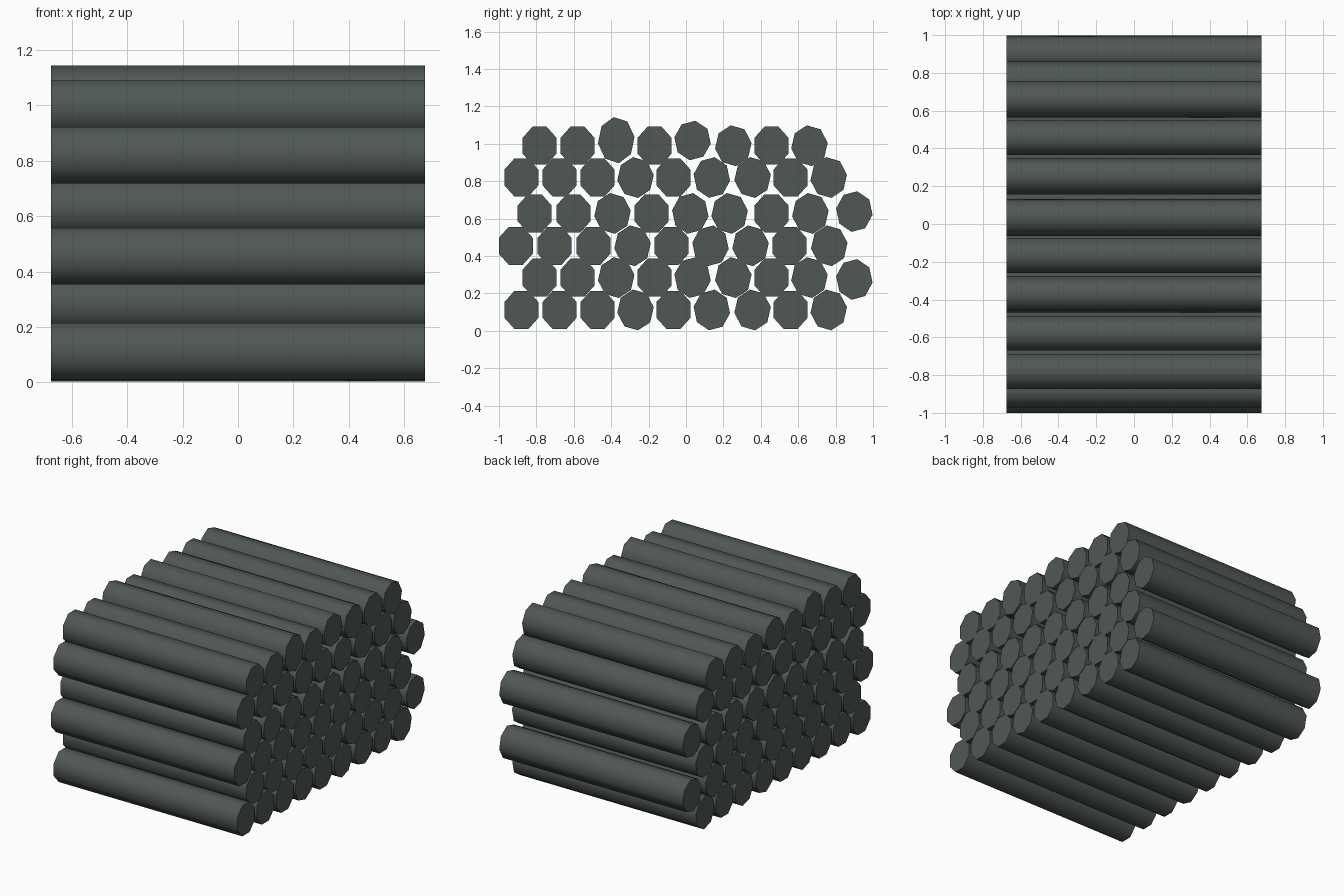
import bpy, bmesh, math

if "Cube" in bpy.data.objects:
    bpy.data.objects.remove(bpy.data.objects["Cube"])

HALF_LEN = 0.675          # logs run along x
RY, RZ = 0.0985, 0.11     # slightly upright oval, eight sided

mat = bpy.data.materials.new("dark grey green")
mat.diffuse_color = (0.08, 0.098, 0.088, 1)
mat.use_nodes = True
mat.node_tree.nodes["Principled BSDF"].inputs["Base Color"].default_value = mat.diffuse_color

FLAT, LEFT, RIGHT = 22.5, 8, -9   # roll of each log in degrees


def log(name, y, z, roll, tall=1.0):
    """Eight-sided log lying along x."""
    bm = bmesh.new()
    rings = []
    for x in (-HALF_LEN, HALF_LEN):
        ring = []
        for i in range(8):
            a = math.radians(90 + roll + 45 * i)
            ring.append(bm.verts.new((x, RY * math.cos(a), RZ * tall * math.sin(a))))
        rings.append(ring)
    a, b = rings
    for i in range(8):
        j = (i + 1) % 8
        bm.faces.new((a[i], a[j], b[j], b[i])).smooth = True
    bm.faces.new(a)
    bm.faces.new(b)
    bmesh.ops.recalc_face_normals(bm, faces=bm.faces)
    # keep the sawn ends crisp
    for e in bm.edges:
        if any(len(f.verts) == 8 for f in e.link_faces):
            e.smooth = False
    me = bpy.data.meshes.new(name)
    bm.to_mesh(me)
    bm.free()
    me.materials.append(mat)
    ob = bpy.data.objects.new(name, me)
    ob.location = (0, y, z)
    bpy.context.collection.objects.link(ob)


# roll pattern repeated along the rows
ROLLS_A = [FLAT, FLAT, FLAT, LEFT, FLAT, RIGHT, LEFT, FLAT, LEFT]
ROLLS_B = [FLAT, FLAT, LEFT, FLAT, RIGHT, LEFT, FLAT, LEFT, RIGHT]
ROW_A = [-0.88, -0.676, -0.473, -0.27, -0.067, 0.138, 0.356, 0.559, 0.763]
ROW_B = [-0.783, -0.58, -0.373, -0.168, 0.035, 0.253, 0.457, 0.66, 0.90]
ROW_C = [-0.809, -0.602, -0.393, -0.184, 0.023, 0.233, 0.457, 0.665, 0.90]
ROW_D = [-0.91, -0.703, -0.495, -0.286, -0.077, 0.131, 0.345, 0.553, 0.766]

# rows from the ground up: height, positions, rolls
rows = [
    (0.112, ROW_A, ROLLS_A),
    (0.285, ROW_B, ROLLS_B),
    (0.455, ROW_D, ROLLS_A),
    (0.628, ROW_C, ROLLS_B),
    (0.820, ROW_A, ROLLS_A),
    (0.990, ROW_B[:8], ROLLS_B),
]
for r, (z, ys, rolls) in enumerate(rows):
    for c, (y, roll) in enumerate(zip(ys, rolls)):
        tall, dz = 1.0, 0.0
        if r == 5 and c == 2:      # thicker log on top
            tall, dz = 1.13, 0.03
        elif r == 5 and c == 4:    # log resting a little higher
            tall, dz = 0.97, 0.028
        elif c == 8 and rolls is ROLLS_B:
            dz = -0.01 if r == 1 else 0.01
        log(f"log_row{r + 1}_{c + 1}", y, z + dz, roll, tall)
